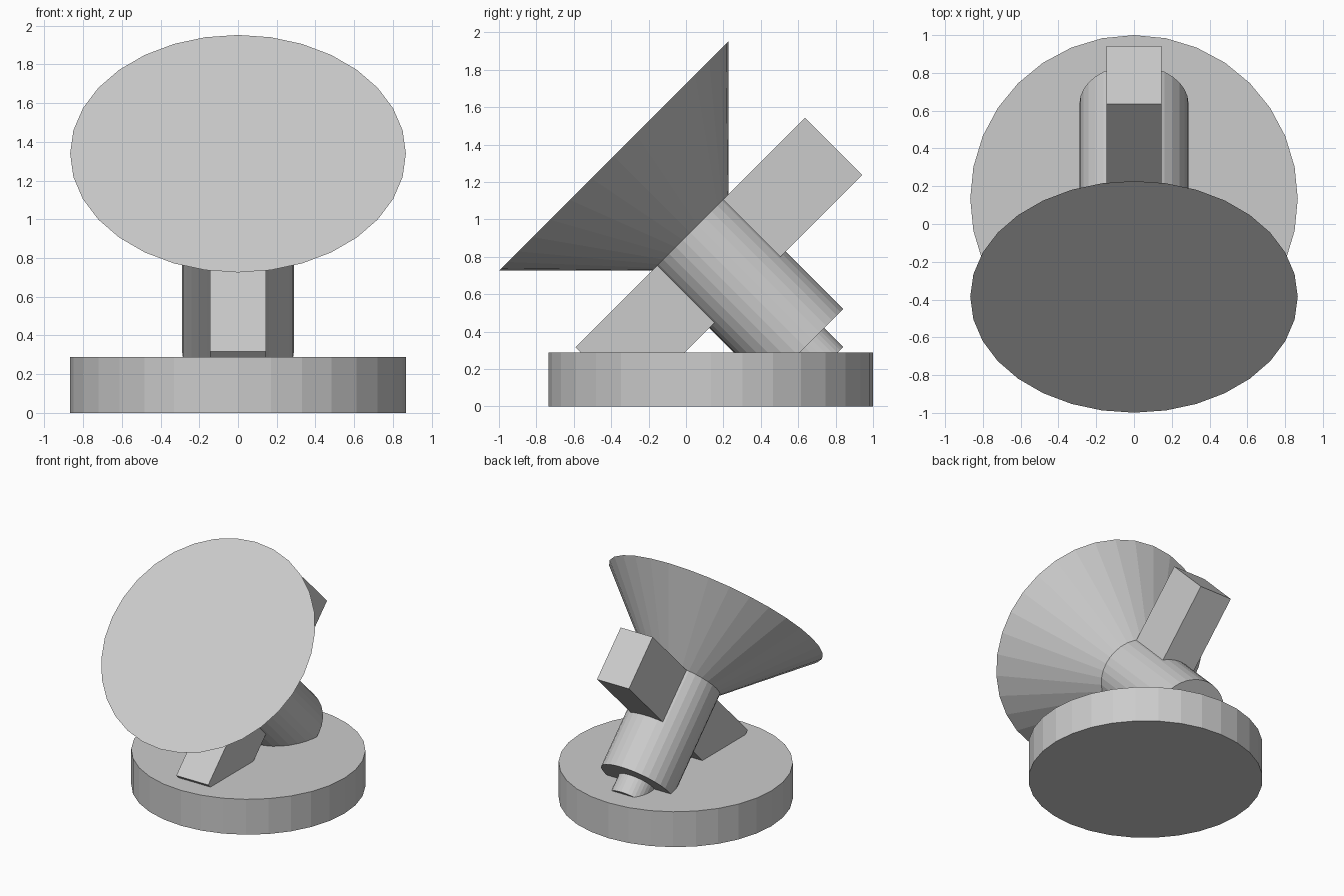
import bpy
from math import radians
from mathutils import Matrix, Vector

if "Cube" in bpy.data.objects:
    bpy.data.objects.remove(bpy.data.objects["Cube"])

U = 0.1445          # module all sizes are multiples of
SIDES = 32

# Tilted frame: local +z points forward and up at 45 degrees, origin at the dish neck
tilt = Matrix.Translation((0, 0.023, 0.93)) @ Matrix.Rotation(radians(45), 4, 'X')


def round_part(name, r_low, r_high, z_low, z_high, frame):
    bpy.ops.mesh.primitive_cone_add(vertices=SIDES, radius1=r_low, radius2=r_high,
                                    depth=z_high - z_low)
    ob = bpy.context.object
    ob.name = name
    ob.matrix_world = frame @ Matrix.Translation((0, 0, (z_low + z_high) / 2))
    return ob


# Round base
round_part("base", 6 * U, 6 * U, 0, 2 * U, Matrix.Translation((0, 0.133, 0)))

# Dish, body and rear stub along the tilted axis
round_part("dish", 2 * U, 6 * U, 0, 4 * U, tilt)
round_part("body", 2 * U, 2 * U, -6 * U, 0, tilt)
round_part("rear_stub", U, U, -7 * U, -6 * U, tilt)

# Cross bar through the body, just behind the dish
bpy.ops.mesh.primitive_cube_add(size=1)
bar = bpy.context.object
bar.name = "cross_bar"
bar.data.transform(Matrix.Diagonal((2 * U, 12 * U, 3 * U, 1)))
bar.matrix_world = tilt @ Matrix.Translation((0, 0, -1.5 * U))
